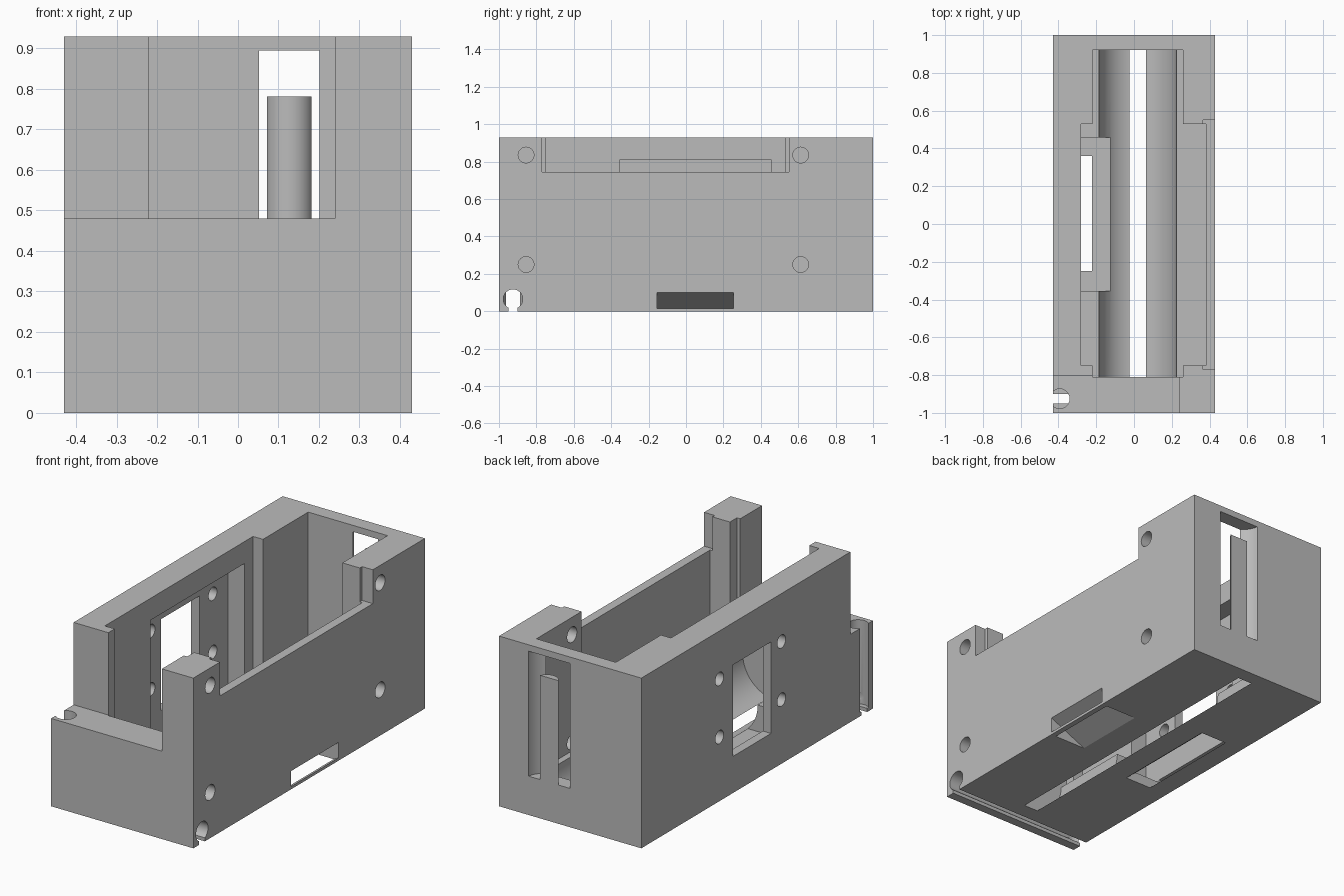
import bpy, bmesh, math
from mathutils import Matrix, Vector

cube = bpy.data.objects.get("Cube")
if cube:
    bpy.data.objects.remove(cube, do_unlink=True)

grey = bpy.data.materials.new("plain_grey")
grey.use_nodes = True
grey.diffuse_color = (0.5, 0.5, 0.5, 1)
grey.node_tree.nodes["Principled BSDF"].inputs["Base Color"].default_value = (0.5, 0.5, 0.5, 1)


def finish(name, bm):
    bmesh.ops.recalc_face_normals(bm, faces=bm.faces)
    mesh = bpy.data.meshes.new(name)
    bm.to_mesh(mesh)
    bm.free()
    mesh.materials.append(grey)
    obj = bpy.data.objects.new(name, mesh)
    bpy.context.collection.objects.link(obj)
    return obj


def box(name, x, y, z):
    bm = bmesh.new()
    lo, hi = Vector((x[0], y[0], z[0])), Vector((x[1], y[1], z[1]))
    bmesh.ops.create_cube(bm, size=1, matrix=Matrix.Translation((lo + hi) / 2)
                          @ Matrix.Diagonal((*(hi - lo), 1)))
    return finish(name, bm)


def prism(name, profile, axis, span):
    """Extrude a 2D profile along one axis; the profile uses the other two in order."""
    bm = bmesh.new()
    verts = []
    for point in profile:
        co = list(point)
        co.insert("xyz".index(axis), span[0])
        verts.append(bm.verts.new(co))
    face = bm.faces.new(verts)
    moved = bmesh.ops.extrude_face_region(bm, geom=[face])["geom"]
    step = Vector([span[1] - span[0] if a == axis else 0 for a in "xyz"])
    bmesh.ops.translate(bm, vec=step, verts=[v for v in moved if isinstance(v, bmesh.types.BMVert)])
    return finish(name, bm)


def arc(center, r, start=0, sweep=2 * math.pi, n=48):
    return [(center[0] + r * math.cos(start + sweep * i / n),
             center[1] + r * math.sin(start + sweep * i / n)) for i in range(n)]


def rod(name, center, r, axis, span):
    return prism(name, arc(center, r), axis, span)


def cut(cutter):
    cutter.hide_render = True
    mod = body.modifiers.new("cut", 'BOOLEAN')
    mod.operation, mod.solver, mod.object = 'DIFFERENCE', 'EXACT', cutter
    bpy.context.view_layer.objects.active = body
    bpy.ops.object.modifier_apply(modifier=mod.name)
    bpy.data.objects.remove(cutter, do_unlink=True)


body = box("housing_body", (-0.43, 0.43), (-1, 1), (0, 0.93))

# Main cavity with a wider middle and a round trough breaking through the floor
cut(box("narrow_cavity", (-0.22, 0.26), (-0.81, 0.92), (0.2, 1.1)))
cut(box("wide_cavity", (-0.28, 0.38), (-0.75, 0.53), (0.2, 1.2)))
cut(rod("trough", (0.02, 0.2), 0.205, 'y', (-0.81, 0.92)))

# Open front step and lowered right wall
cut(box("front_step", (-0.6, 0.24), (-1.2, -0.805), (0.48, 1.3)))
cut(box("side_notch", (0.365, 0.6), (-0.77, 0.55), (0.745, 1.3)))

# Recess in the left wall with its window and screw holes
cut(box("wall_recess", (-0.38, -0.125), (-0.355, 0.458), (0.055, 0.81)))
cut(box("window", (-0.6, -0.33), (-0.12, 0.21), (0.2, 0.7)))
for y in (-0.21, 0.325):
    for z in (0.35, 0.668):
        cut(rod("window_screw_hole", (y, z), 0.036, 'x', (-0.6, -0.33)))

# Slanted slots through the floor
cut(prism("floor_slot", [(-0.295, -0.02), (-0.135, -0.02), (-0.24, 0.07), (-0.4, 0.07)],
          'y', (-0.25, 0.36)))
cut(prism("side_slot", [(0.17, -0.018), (0.37, -0.015), (0.53, 0.065), (0.53, 0.145)],
          'y', (-0.155, 0.255)))

# Blind mounting holes in the right wall
for y in (-0.855, 0.613):
    for z in (0.25, 0.835):
        cut(rod("mount_hole", (y, z), 0.042, 'x', (0.25, 0.6)))

# Cable channels, across the bottom and up the front left corner
cut(rod("cross_channel", (-0.925, 0.065), 0.052, 'x', (-0.395, 0.6)))
cut(box("cross_channel_slit", (-0.6, 0.6), (-0.95, -0.9), (-0.1, 0.05)))
cut(rod("upright_channel", (-0.393, -0.925), 0.052, 'z', (0.02, 0.6)))
cut(box("upright_channel_slit", (-0.6, -0.39), (-0.957, -0.9), (0.02, 0.6)))

# Round pocket through the back wall
cut(rod("back_pocket", (0.127, 1.0225), 0.127, 'z', (0.212, 0.895)))

# Upright pin standing in the pocket, flat on the outside
a = math.asin(0.0225 / 0.0595)
pin_profile = arc((0.127, 1.0225), 0.0595, math.pi + a, math.pi - 2 * a, 24)
pin_profile.append((2 * 0.127 - pin_profile[0][0], pin_profile[0][1]))
pin = prism("back_pin", pin_profile, 'z', (0.205, 0.782))

# Smooth round surfaces, crisp edges
for obj in (body, pin):
    bpy.ops.object.select_all(action='DESELECT')
    obj.select_set(True)
    bpy.context.view_layer.objects.active = obj
    bpy.ops.object.shade_smooth_by_angle(angle=math.radians(20))
